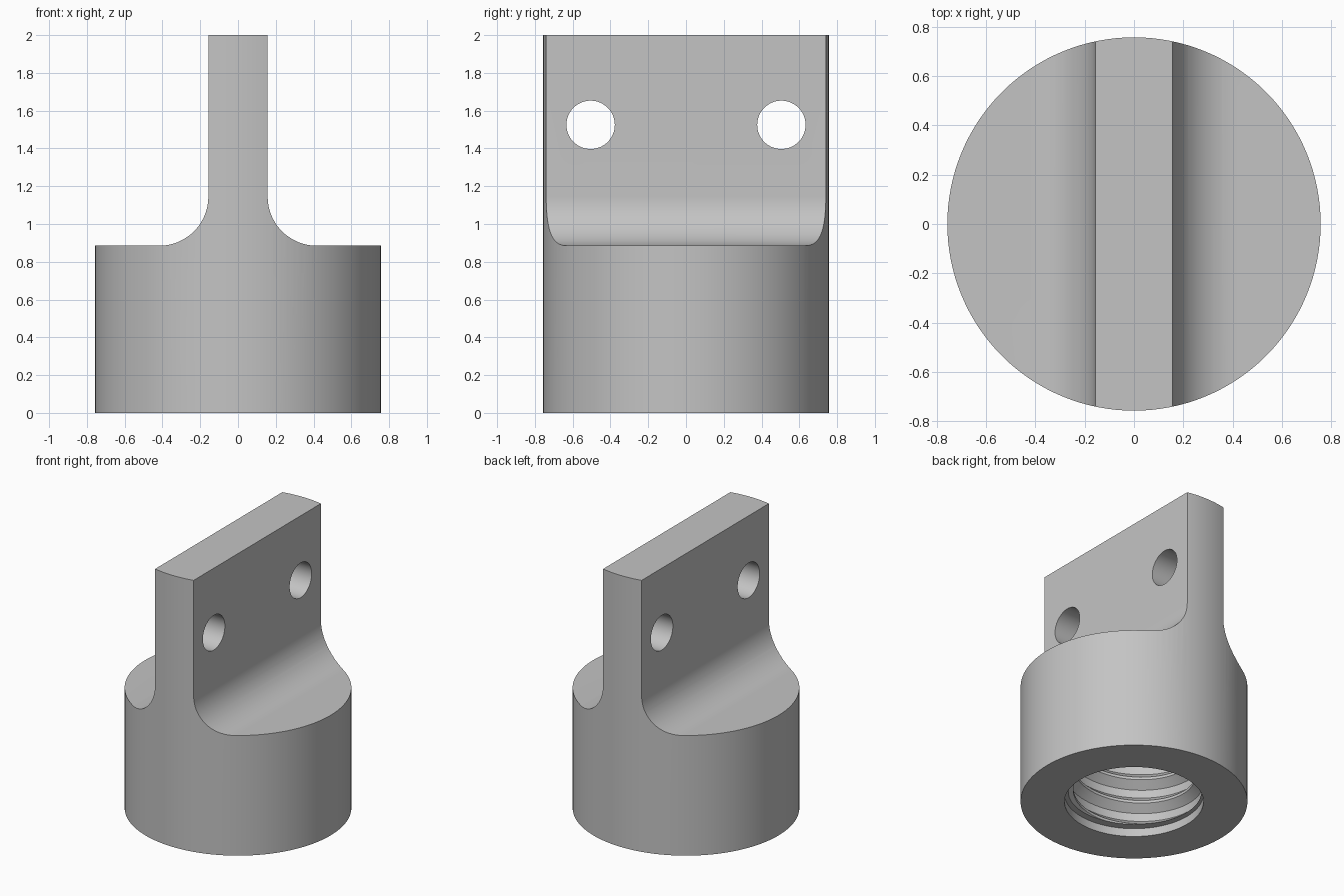
import bpy, bmesh
from math import sin, cos, pi, radians
from mathutils import Matrix

cube = bpy.data.objects.get("Cube")
if cube:
    bpy.data.objects.remove(cube, do_unlink=True)

RADIUS, HEIGHT, SHOULDER = 0.757, 2.0, 0.885
TAB_HALF, FILLET = 0.157, 0.26
BORE, CREST, PITCH = 0.46, 0.405, 0.18

grey = bpy.data.materials.new("plain grey")
grey.use_nodes = True
grey.diffuse_color = (0.55, 0.55, 0.55, 1)
grey.node_tree.nodes["Principled BSDF"].inputs["Base Color"].default_value = grey.diffuse_color


def to_object(bm, name):
    bmesh.ops.recalc_face_normals(bm, faces=bm.faces)
    mesh = bpy.data.meshes.new(name)
    bm.to_mesh(mesh)
    bm.free()
    mesh.materials.append(grey)
    obj = bpy.data.objects.new(name, mesh)
    bpy.context.collection.objects.link(obj)
    return obj


def cylinder(name, radius, low, high, sides=96, turn=Matrix()):
    bm = bmesh.new()
    bmesh.ops.create_cone(bm, cap_ends=True, segments=sides, radius1=radius, radius2=radius,
                          depth=high - low,
                          matrix=turn @ Matrix.Translation((0, 0, (low + high) / 2)))
    return to_object(bm, name)


def combine(target, tool, operation):
    tool.hide_render = True
    mod = target.modifiers.new("cut", 'BOOLEAN')
    mod.operation, mod.solver, mod.object = operation, 'EXACT', tool
    bpy.context.view_layer.objects.active = target
    bpy.ops.object.modifier_apply(modifier=mod.name)
    bpy.data.objects.remove(tool, do_unlink=True)


def tab_profile():
    # Shoulder, quarter-round fillet and tab, mirrored across the centre
    steps = 20
    half = [(1, -0.1), (1, SHOULDER)]
    for i in range(steps + 1):
        a = pi / 2 * i / steps
        half.append((TAB_HALF + FILLET * (1 - sin(a)), SHOULDER + FILLET * (1 - cos(a))))
    half.append((TAB_HALF, HEIGHT + 0.1))
    outline = half + [(-x, z) for x, z in reversed(half)]
    bm = bmesh.new()
    face = bm.faces.new([bm.verts.new((x, -1, z)) for x, z in outline])
    moved = bmesh.ops.extrude_face_region(bm, geom=[face])["geom"]
    bmesh.ops.translate(bm, vec=(0, 2, 0),
                        verts=[v for v in moved if isinstance(v, bmesh.types.BMVert)])
    return to_object(bm, "tab_profile")


def thread_cutter():
    # Closed helical strip: groove, flank, crest, flank
    section = [(0, BORE), (0.06, BORE), (0.11, CREST), (0.13, CREST)]
    sides, turns, start = 72, 5, -0.36
    bm = bmesh.new()
    columns = []
    for t in range(sides * turns + 1):
        a = 2 * pi * t / sides
        base = start + PITCH * t / sides
        columns.append([bm.verts.new((r * cos(a), r * sin(a), base + z)) for z, r in section])
    for t in range(sides * turns):
        here, there = list(columns[t]), list(columns[t + 1])
        if t + 1 + sides < len(columns):
            here.append(columns[t + sides][0])
            there.append(columns[t + 1 + sides][0])
        for p in range(len(here) - 1):
            bm.faces.new((here[p], there[p], there[p + 1], here[p + 1]))
    low, high = bm.verts.new((0, 0, start)), bm.verts.new((0, 0, 0.62))
    for edge in [e for e in bm.edges if e.is_boundary]:
        a, b = edge.verts
        bm.faces.new((a, b, low if a.co.z < 0 else high))
    return to_object(bm, "thread_cutter")


# Round body trimmed to a flat tab on a filleted shoulder
body = cylinder("threaded_tab_fitting", RADIUS, 0, HEIGHT, 128)
combine(body, tab_profile(), 'INTERSECT')

# Two holes through the tab
for y in (-0.505, 0.505):
    turn = Matrix.Translation((0, y, 1.525)) @ Matrix.Rotation(pi / 2, 4, 'Y')
    combine(body, cylinder("hole_cutter", 0.128, -0.5, 0.5, 64, turn), 'DIFFERENCE')

# Threaded bore with plain lead-in and relief at its end
combine(body, thread_cutter(), 'DIFFERENCE')
combine(body, cylinder("lead_in_cutter", BORE + 0.004, -0.2, 0.06), 'DIFFERENCE')
combine(body, cylinder("relief_cutter", BORE + 0.004, 0.5, 0.72), 'DIFFERENCE')

# Smooth round surfaces, sharp edges
bpy.ops.object.select_all(action='DESELECT')
body.select_set(True)
bpy.context.view_layer.objects.active = body
bpy.ops.object.shade_smooth_by_angle(angle=radians(30))
